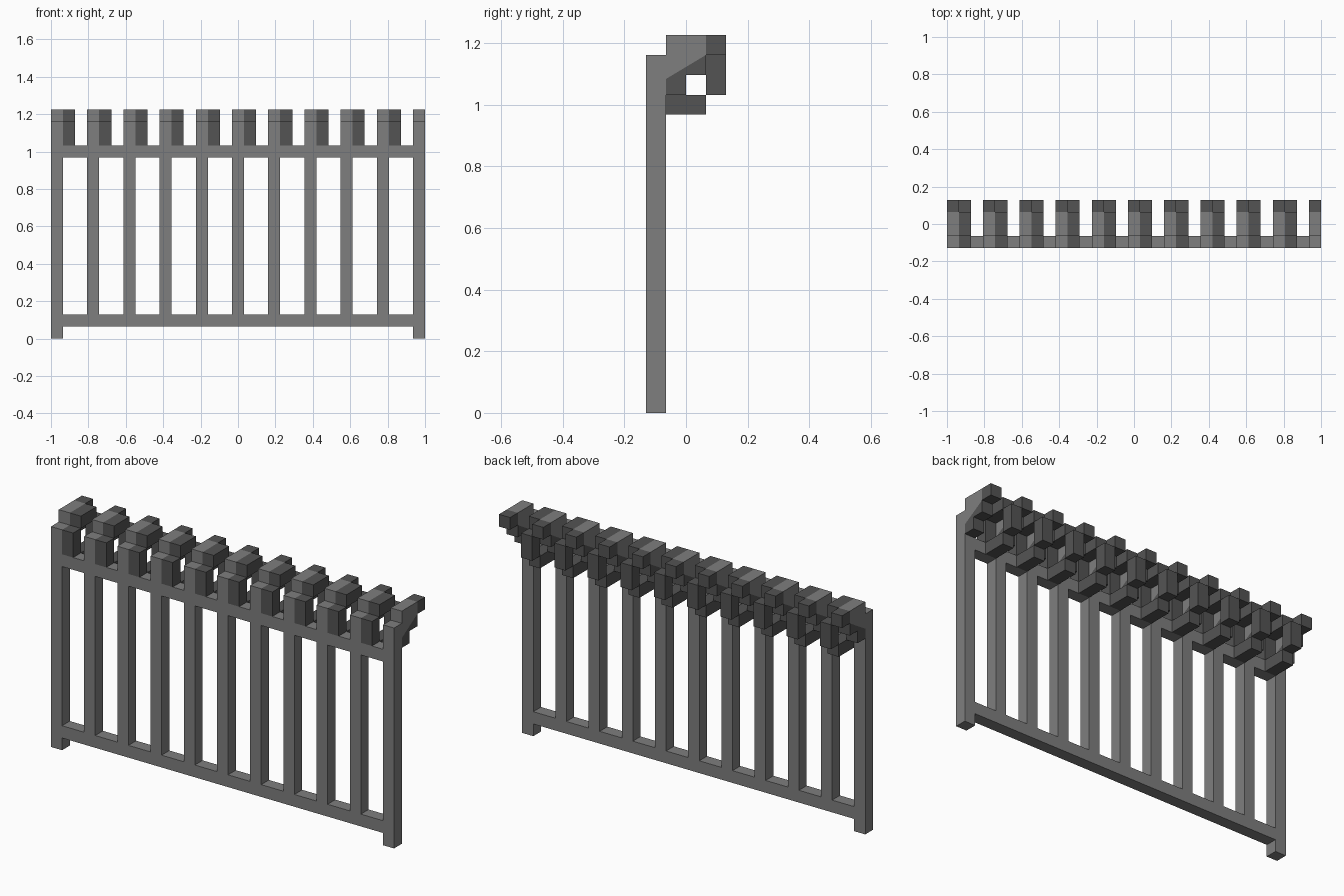
import bpy, bmesh
from mathutils import Vector

cube = bpy.data.objects.get("Cube")
if cube:
    bpy.data.objects.remove(cube)

U = 2 / 31          # one block
COUNT, STEP = 11, 3  # bars and their spacing in blocks


def pos(x, y, z):
    return Vector(((x - 15.5) * U, (y - 2) * U, z * U))


def material(name, v):
    m = bpy.data.materials.new(name)
    m.use_nodes = True
    m.diffuse_color = (v, v, v, 1)
    m.node_tree.nodes["Principled BSDF"].inputs["Base Color"].default_value = (v, v, v, 1)
    return m


light = material("light iron", 0.21)
dark = material("dark iron", 0.088)


def extrude_x(bm, outline, x0, x1):
    """Extrude a (y, z) outline in block units along x."""
    face = bm.faces.new([bm.verts.new(pos(x0, y, z)) for y, z in outline])
    moved = bmesh.ops.extrude_face_region(bm, geom=[face])["geom"]
    verts = [g for g in moved if isinstance(g, bmesh.types.BMVert)]
    bmesh.ops.translate(bm, verts=verts, vec=((x1 - x0) * U, 0, 0))


def box(bm, x, y, z):
    extrude_x(bm, [(y[0], z[0]), (y[1], z[0]), (y[1], z[1]), (y[0], z[1])], *x)


def finish(name, bm, mats):
    bmesh.ops.recalc_face_normals(bm, faces=bm.faces[:])
    mesh = bpy.data.meshes.new(name)
    bm.to_mesh(mesh)
    bm.free()
    for m in mats:
        mesh.materials.append(m)
    ob = bpy.data.objects.new(name, mesh)
    bpy.context.collection.objects.link(ob)
    return ob


# Rails between the end posts
for name, z in (("lower_rail", 1), ("upper_rail", 15)):
    bm = bmesh.new()
    box(bm, (1, 30), (0, 1), (z, z + 1))
    finish(name, bm, [light])

for i in range(COUNT):
    x = i * STEP
    end = i in (0, COUNT - 1)

    # Upright: end posts reach the ground, inner bars are split by the rails
    bm = bmesh.new()
    for z in [(0, 18)] if end else [(2, 15), (16, 18)]:
        box(bm, (x, x + 1), (0, 1), z)
    finish("end_post" if end else "bar", bm, [light])

    # Stepped bracket leaning backwards, with a diagonal colour split
    bm = bmesh.new()
    steps = [(1, 16), (2, 16), (2, 17), (3, 17), (3, 18), (4, 18), (4, 19), (1, 19)]
    extrude_x(bm, steps, x, x + 1)
    split, across = pos(x, 1, 16.8), Vector((0, -1.2, 2))
    tip = pos(x, 3, 18)
    for co, no in ((split, across), (tip, Vector((0, 1, 0)))):
        geom = bm.verts[:] + bm.edges[:] + bm.faces[:]
        bmesh.ops.bisect_plane(bm, geom=geom, plane_co=co, plane_no=no)
    for f in bm.faces:
        c = f.calc_center_median()
        f.material_index = int((c - split).dot(across) < 0 or c.y > tip.y - 0.001)
    finish("bracket", bm, [light, dark])

    # Blocky ring beside the bracket
    if i < COUNT - 1:
        bm = bmesh.new()
        for y, z in (((0, 1), (16, 18)), ((1, 3), (15, 16)),
                     ((3, 4), (16, 18)), ((1, 3), (18, 19))):
            box(bm, (x + 1, x + 2), y, z)
        finish("ring", bm, [dark])
